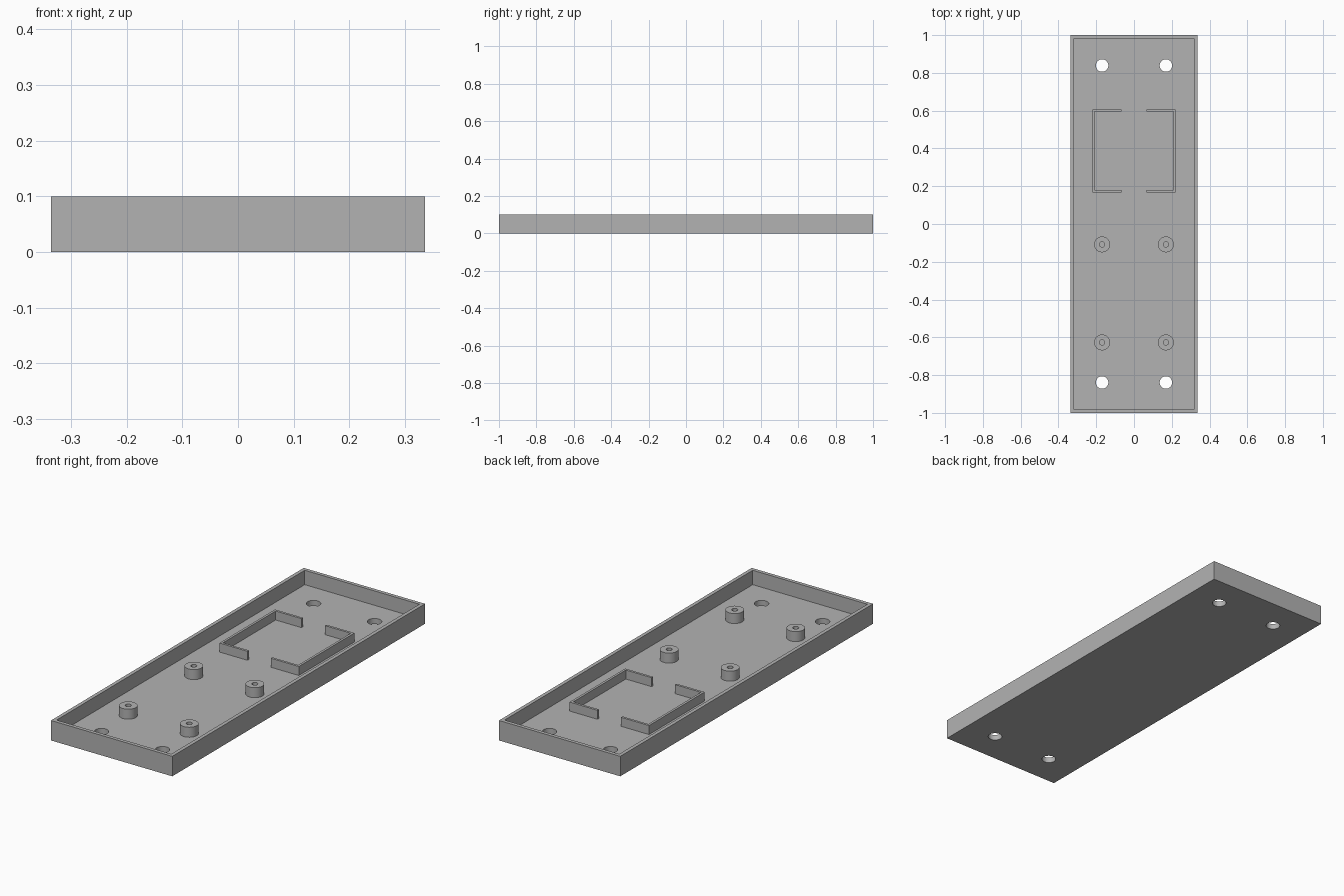
import bpy, bmesh, math
from mathutils import Matrix

cube = bpy.data.objects.get("Cube")
if cube:
    bpy.data.objects.remove(cube, do_unlink=True)

grey = bpy.data.materials.new("plain grey")
grey.use_nodes = True
grey.diffuse_color = (0.45, 0.45, 0.45, 1)
grey.node_tree.nodes["Principled BSDF"].inputs["Base Color"].default_value = grey.diffuse_color

HALF_X, HALF_Y, HEIGHT = 0.336, 1.0, 0.1
WALL, FLOOR = 0.026, 0.028
HOLE_X = 0.169


def finish(name, bm):
    bmesh.ops.recalc_face_normals(bm, faces=bm.faces)
    mesh = bpy.data.meshes.new(name)
    bm.to_mesh(mesh)
    bm.free()
    mesh.materials.append(grey)
    obj = bpy.data.objects.new(name, mesh)
    bpy.context.collection.objects.link(obj)
    return obj


def smooth(obj):
    bpy.ops.object.select_all(action='DESELECT')
    obj.select_set(True)
    bpy.context.view_layer.objects.active = obj
    bpy.ops.object.shade_smooth_by_angle(angle=math.radians(30))


def prism(name, outline, z0, z1):
    """Extrude a flat outline upward."""
    bm = bmesh.new()
    base = bm.faces.new([bm.verts.new((x, y, z0)) for x, y in outline])
    top = bmesh.ops.extrude_face_region(bm, geom=[base], use_keep_orig=True)["geom"]
    for v in top:
        if isinstance(v, bmesh.types.BMVert):
            v.co.z = z1
    return finish(name, bm)


def lathe(name, profile, x, y, steps=48):
    """Turn a radius/height profile around a vertical axis."""
    bm = bmesh.new()
    verts = [bm.verts.new((r, 0, z)) for r, z in profile]
    edges = [bm.edges.new(pair) for pair in zip(verts, verts[1:])]
    bmesh.ops.spin(bm, geom=verts + edges, cent=(0, 0, 0), axis=(0, 0, 1),
                   angle=math.tau, steps=steps, use_duplicate=False)
    bmesh.ops.remove_doubles(bm, verts=bm.verts, dist=1e-5)
    bmesh.ops.translate(bm, verts=bm.verts, vec=(x, y, 0))
    obj = finish(name, bm)
    smooth(obj)
    return obj


# Open tray: a box whose top is inset and pushed down to the floor
bm = bmesh.new()
bmesh.ops.create_cube(bm, size=1, matrix=Matrix.Translation((0, 0, HEIGHT / 2))
                      @ Matrix.Diagonal((2 * HALF_X, 2 * HALF_Y, HEIGHT, 1)))
top = max(bm.faces, key=lambda f: f.calc_center_median().z)
bmesh.ops.inset_region(bm, faces=[top], thickness=WALL)
pocket = bmesh.ops.extrude_discrete_faces(bm, faces=[top])["faces"][0]
for v in pocket.verts:
    v.co.z = FLOOR
tray = finish("tray", bm)

# Screw holes through the floor near each end
bm = bmesh.new()
for x in (-HOLE_X, HOLE_X):
    for y in (-0.839, 0.839):
        bmesh.ops.create_cone(bm, cap_ends=True, segments=48, radius1=0.033, radius2=0.033,
                              depth=0.1, matrix=Matrix.Translation((x, y, FLOOR / 2)))
cutter = finish("hole_cutter", bm)
cutter.hide_render = True
cutter.hide_viewport = True
cut = tray.modifiers.new("screw_holes", 'BOOLEAN')
cut.operation = 'DIFFERENCE'
cut.solver = 'EXACT'
cut.object = cutter

bpy.context.view_layer.update()
baked = bpy.data.meshes.new_from_object(tray.evaluated_get(bpy.context.evaluated_depsgraph_get()))
tray.modifiers.clear()
tray.data = baked
bpy.data.objects.remove(cutter, do_unlink=True)
smooth(tray)

# Standoff posts with a blind bore
POST_TOP = FLOOR + 0.05
for side, x in (("right", -HOLE_X), ("left", HOLE_X)):
    for end, y in (("front", -0.627), ("rear", -0.108)):
        lathe(f"standoff_{end}_{side}",
              [(0.042, FLOOR), (0.042, POST_TOP), (0.014, POST_TOP),
               (0.014, FLOOR + 0.001), (0, FLOOR + 0.001)], x, y)

# Pair of C-shaped retaining brackets facing each other
OUT, TIP, Y0, Y1, T = 0.22, 0.065, 0.167, 0.607, 0.012
for side, s in (("right", -1), ("left", 1)):
    outline = [(TIP, Y0), (OUT, Y0), (OUT, Y1), (TIP, Y1),
               (TIP, Y1 - T), (OUT - T, Y1 - T), (OUT - T, Y0 + T), (TIP, Y0 + T)]
    prism(f"bracket_{side}", [(s * x, y) for x, y in outline], FLOOR, FLOOR + 0.045)
